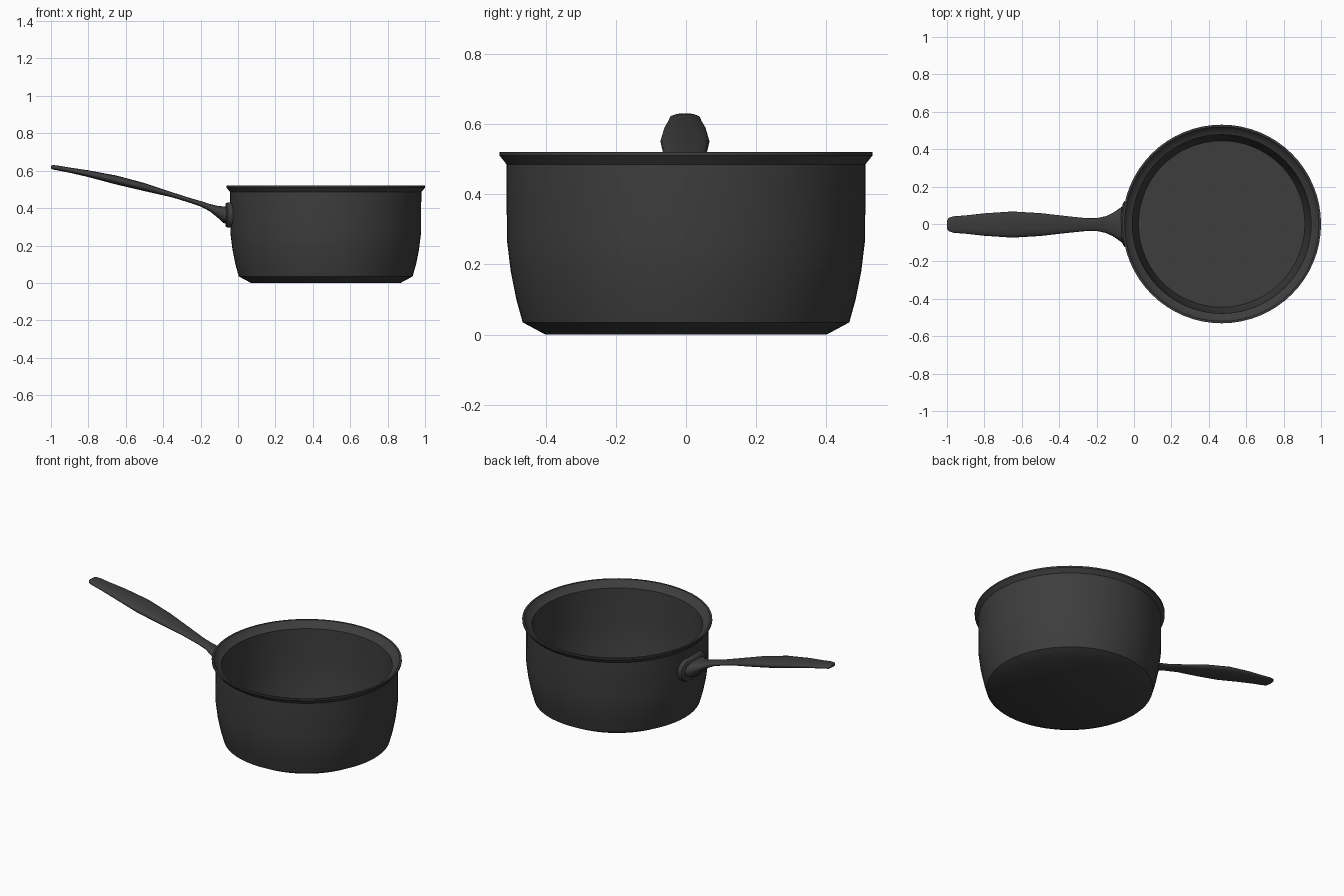
import bpy, bmesh
from math import sin, cos, pi, radians, copysign

cube = bpy.data.objects.get("Cube")
if cube:
    bpy.data.objects.remove(cube, do_unlink=True)

charcoal = bpy.data.materials.new("charcoal")
charcoal.use_nodes = True
colour = (0.047, 0.047, 0.047, 1)
charcoal.diffuse_color = colour
charcoal.node_tree.nodes["Principled BSDF"].inputs["Base Color"].default_value = colour

POT_X = 0.469


def loft(name, rings, angle=35):
    """Skin a list of point rings and cap both ends."""
    bm = bmesh.new()
    loops = [[bm.verts.new(p) for p in ring] for ring in rings]
    n = len(loops[0])
    for a, b in zip(loops, loops[1:]):
        for i in range(n):
            j = (i + 1) % n
            bm.faces.new((a[i], a[j], b[j], b[i]))
    bm.faces.new(loops[0][::-1])
    bm.faces.new(loops[-1])
    bmesh.ops.recalc_face_normals(bm, faces=bm.faces)
    mesh = bpy.data.meshes.new(name)
    bm.to_mesh(mesh)
    bm.free()
    mesh.materials.append(charcoal)
    obj = bpy.data.objects.new(name, mesh)
    bpy.context.collection.objects.link(obj)
    bpy.ops.object.select_all(action="DESELECT")
    obj.select_set(True)
    bpy.context.view_layer.objects.active = obj
    bpy.ops.object.shade_smooth_by_angle(angle=radians(angle))
    return obj


def circle(r, z, n=64):
    return [(POT_X + r * cos(2 * pi * i / n), r * sin(2 * pi * i / n), z) for i in range(n)]


# Pot: outer wall, flared rim, lid ledge, inner wall and floor (radius, height)
pot_profile = [
    (0.40, 0), (0.465, 0.035), (0.483, 0.1), (0.499, 0.18), (0.51, 0.27),
    (0.511, 0.485), (0.531, 0.51), (0.531, 0.52), (0.52, 0.52),
    (0.502, 0.495), (0.478, 0.485), (0.474, 0.27), (0.465, 0.15), (0.445, 0.05),
]
loft("pot", [circle(r, z) for r, z in pot_profile])


# Mounting plate: rounded pad wrapped round the pot wall
def pad(radius, scale, n=32):
    ring = []
    for i in range(n):
        a = 2 * pi * i / n
        s = copysign(0.057, cos(a)) + 0.065 * cos(a)
        z = 0.363 + 0.067 * sin(a) * scale
        t = s * scale / 0.51
        ring.append((POT_X - radius * cos(t), radius * sin(t), z))
    return ring


loft("mounting_plate", [pad(0.49, 1), pad(0.526, 1), pad(0.535, 0.95), pad(0.54, 0.84)])


# Handle: rounded sections (x, half width, bottom z, top z)
def section(x, w, low, high, n=20):
    mid, h = (low + high) / 2, (high - low) / 2
    ring = []
    for i in range(n):
        c, s = cos(2 * pi * i / n), sin(2 * pi * i / n)
        ring.append((x, w * copysign(abs(c) ** 0.8, c) - 0.003,
                     mid + h * copysign(abs(s) ** 0.8, s)))
    return ring


handle_sections = [
    (-1.0, 0.022, 0.613, 0.624), (-0.99, 0.036, 0.606, 0.63),
    (-0.965, 0.044, 0.602, 0.628), (-0.9, 0.049, 0.589, 0.617),
    (-0.8, 0.06, 0.566, 0.602), (-0.65, 0.07, 0.526, 0.574),
    (-0.5, 0.061, 0.491, 0.534), (-0.35, 0.044, 0.457, 0.484),
    (-0.25, 0.034, 0.426, 0.452), (-0.2, 0.034, 0.409, 0.438),
    (-0.15, 0.045, 0.382, 0.422), (-0.11, 0.064, 0.35, 0.412),
    (-0.08, 0.085, 0.322, 0.409), (-0.06, 0.1, 0.315, 0.41),
    (-0.035, 0.1, 0.315, 0.41),
]
loft("handle", [section(*s) for s in handle_sections], 45)
